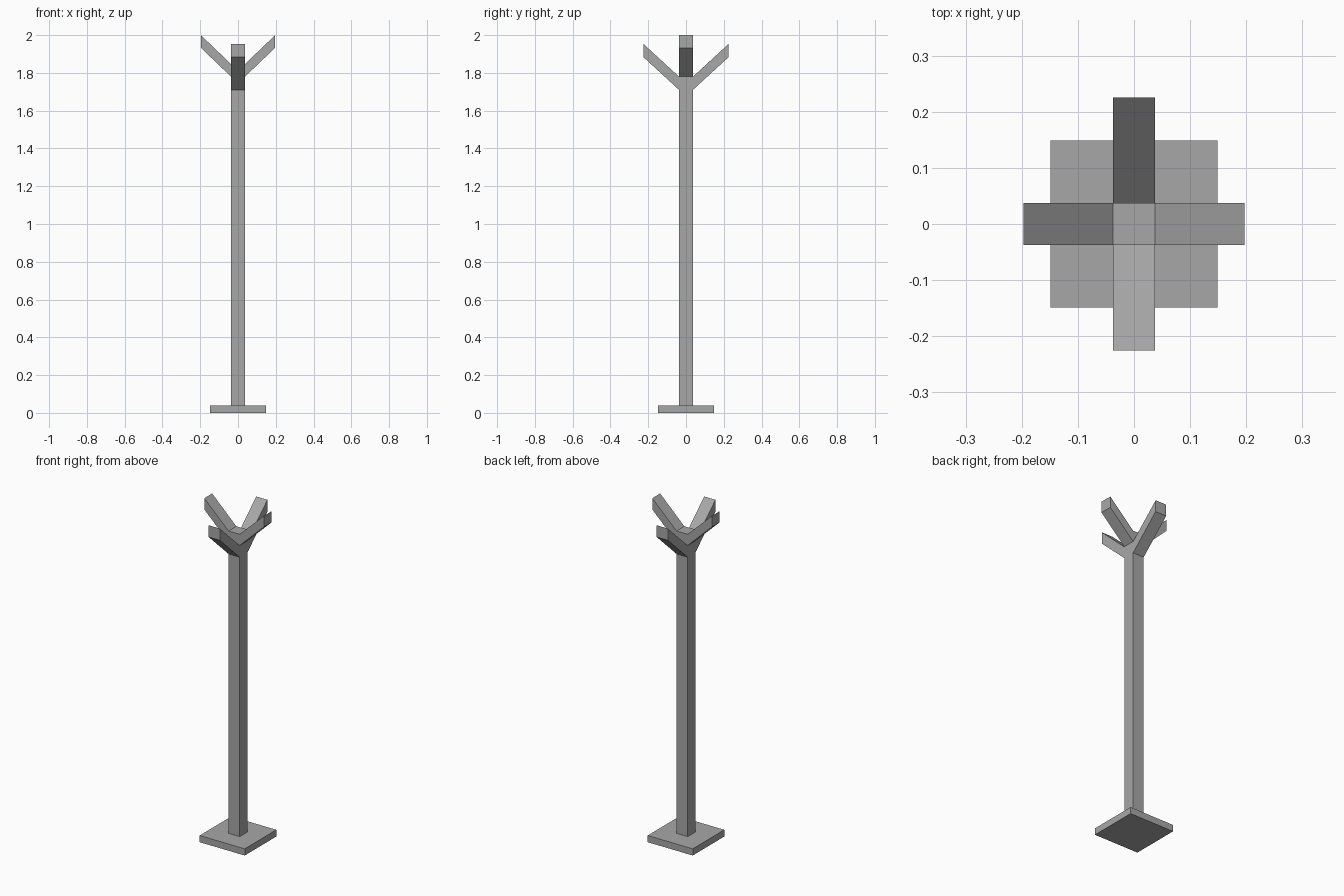
import bpy
import bmesh
from mathutils import Vector

cube = bpy.data.objects.get("Cube")
if cube:
    bpy.data.objects.remove(cube, do_unlink=True)

grey = bpy.data.materials.new("plain_grey")
grey.use_nodes = True
colour = (0.39, 0.39, 0.39, 1)
grey.diffuse_color = colour
grey.node_tree.nodes["Principled BSDF"].inputs["Base Color"].default_value = colour


def finish(name, bm):
    bmesh.ops.recalc_face_normals(bm, faces=bm.faces)
    mesh = bpy.data.meshes.new(name)
    bm.to_mesh(mesh)
    bm.free()
    mesh.materials.append(grey)
    obj = bpy.data.objects.new(name, mesh)
    bpy.context.collection.objects.link(obj)


def square(bm, half, z):
    corners = ((-1, -1), (1, -1), (1, 1), (-1, 1))
    return [bm.verts.new((x * half, y * half, z)) for x, y in corners]


def column(half, levels):
    """Square column with an edge ring at each level; returns its side faces by band."""
    bm = bmesh.new()
    rings = [square(bm, half, z) for z in levels]
    bm.faces.new(rings[0][::-1])
    bm.faces.new(rings[-1])
    bands = []
    for low, high in zip(rings, rings[1:]):
        bands.append([bm.faces.new((low[i], low[(i + 1) % 4], high[(i + 1) % 4], high[i]))
                      for i in range(4)])
    bm.normal_update()
    return bm, bands


def grow_arms(bm, faces, reach, rise):
    """Extrude faces outward and upward, keeping their ends vertical."""
    for face in faces:
        move = face.normal * reach + Vector((0, 0, rise))
        grown = bmesh.ops.extrude_face_region(bm, geom=[face])["geom"]
        verts = [v for v in grown if isinstance(v, bmesh.types.BMVert)]
        bmesh.ops.translate(bm, verts=verts, vec=move)
        if face.is_valid:
            bm.faces.remove(face)


# Square foot plate
base, _ = column(0.149, (0, 0.04))
finish("base_plate", base)

# Post with two crossed pairs of slanted hooks, one pair above the other
post, bands = column(0.037, (0.04, 1.71, 1.78, 1.847))
grow_arms(post, bands[1][0::2], 0.188, 0.173)   # front and back hooks
grow_arms(post, bands[2][1::2], 0.16, 0.153)    # left and right hooks
finish("post_with_hooks", post)
